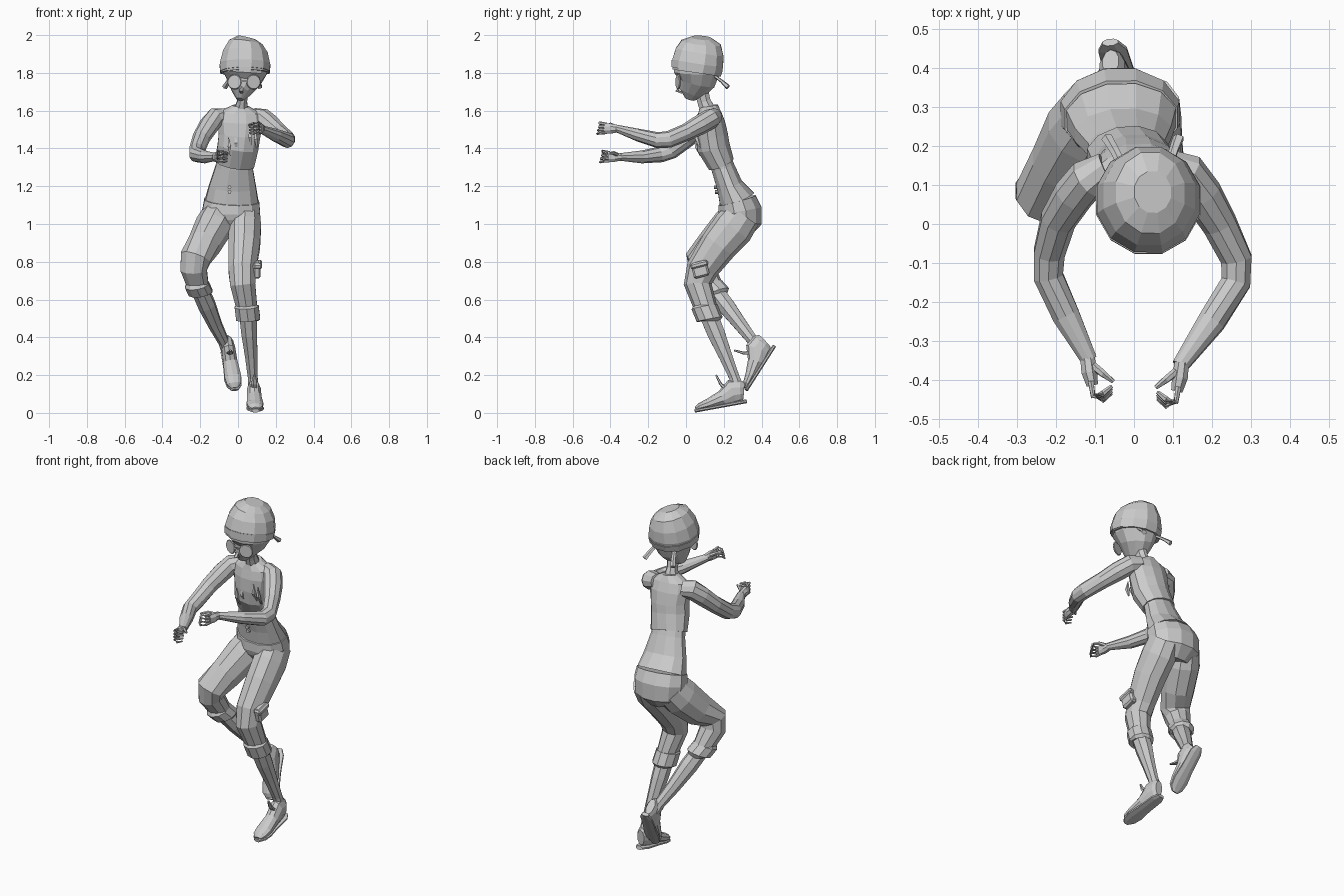
import bpy
from math import sin, cos, pi
from mathutils import Vector


def tube(name, rings, n=10):
    """Loft elliptical rings (x, y, z, half width, half depth) along their centres."""
    c = [Vector(r[:3]) for r in rings]
    verts, faces = [], []
    for i, r in enumerate(rings):
        a, b = c[max(i - 1, 0)], c[min(i + 1, len(c) - 1)]
        if 0 < i < len(c) - 1:
            t = ((c[i] - a).normalized() + (b - c[i]).normalized()).normalized()
        else:
            t = (b - a).normalized()
        u = Vector((1, 0, 0))
        u = (u - t * u.dot(t)).normalized()
        v = t.cross(u)
        rx, ry = r[3], r[-1]
        for k in range(n):
            w = 2 * pi * (k + .5) / n
            verts.append(c[i] + u * rx * cos(w) + v * ry * sin(w))
    for i in range(len(rings) - 1):
        for k in range(n):
            p, q = i * n + k, i * n + (k + 1) % n
            faces.append((p, q, q + n, p + n))
    faces += [tuple(reversed(range(n))), tuple(range(len(verts) - n, len(verts)))]
    me = bpy.data.meshes.new(name)
    me.from_pydata(verts, [], faces)
    ob = bpy.data.objects.new(name, me)
    bpy.context.collection.objects.link(ob)
    return ob


def box(name, loc, size, rot=(0, 0, 0), bevel=0.0):
    bpy.ops.mesh.primitive_cube_add(size=1, location=loc, rotation=rot)
    ob = bpy.context.object
    ob.name, ob.scale = name, size
    bpy.ops.object.transform_apply(location=False, rotation=False)
    if bevel:
        m = ob.modifiers.new("bevel", 'BEVEL')
        m.width, m.segments = bevel, 1
    return ob


# Head, neck and nose
tube("head", [(.01, .02, 1.66, .02, .025), (.017, .03, 1.695, .05, .07), (.03, .057, 1.75, .09, .1),
              (.036, .057, 1.80, .12, .125), (.037, .06, 1.86, .125, .13)], 12)
tube("neck", [(.015, .12, 1.59, .045, .045), (.022, .095, 1.65, .028, .038), (.027, .08, 1.71, .03, .04)], 8)
tube("nose", [(.022, -.02, 1.735, .006, .006), (.018, -.048, 1.705, .012, .01), (.018, -.02, 1.695, .008, .006)], 5)

# Soft cap with a band and two tied tails at the back
tube("cap", [(.037, .055, 1.80, .132, .132), (.037, .062, 1.85, .137, .141), (.039, .072, 1.91, .122, .132),
             (.042, .08, 1.96, .092, .108), (.048, .082, 1.986, .05, .055)], 12)
tube("cap_band", [(.037, .053, 1.805, .136, .137), (.037, .060, 1.84, .139, .143)], 12)
for x0, x1 in ((-.03, -.07), (.09, .115)):
    tube("cap_tail", [(x0, .15, 1.785, .012, .008), ((x0 + x1) / 2, .19, 1.755, .013, .009),
                      (x1, .222, 1.725, .015, .014)], 5)

# Round glasses: lens discs, rims and bridge
for x, turn in ((-.018, -.3), (.082, .3)):
    bpy.ops.mesh.primitive_cylinder_add(vertices=14, radius=.036, depth=.008,
                                        location=(x, -.042, 1.752), rotation=(pi / 2, 0, turn))
    bpy.context.object.name = "lens"
    bpy.ops.mesh.primitive_torus_add(major_segments=14, minor_segments=4, major_radius=.036, minor_radius=.004,
                                     location=(x, -.042, 1.752), rotation=(pi / 2, 0, turn))
    bpy.context.object.name = "lens_rim"
box("glasses_bridge", (.032, -.05, 1.757), (.035, .006, .006))

# Torso: cropped top, bare waist, hips
tube("cropped_top", [(.015, .12, 1.625, .045, .05), (.012, .125, 1.59, .115, .062), (.012, .13, 1.54, .125, .078),
                     (.008, .137, 1.47, .114, .088), (0, .145, 1.41, .112, .09), (-.018, .185, 1.32, .108, .074)], 12)
tube("waist", [(-.015, .175, 1.36, .098, .06), (-.02, .195, 1.30, .102, .064), (-.028, .232, 1.2, .128, .072),
               (-.033, .272, 1.12, .146, .102)], 12)
tube("hips", [(-.033, .27, 1.125, .15, .105), (-.036, .285, 1.07, .158, .12), (-.036, .29, 1.01, .15, .115),
              (-.036, .275, .96, .095, .075)], 12)
for z, y in ((1.195, .157), (1.17, .163)):
    bpy.ops.mesh.primitive_cylinder_add(vertices=8, radius=.01, depth=.02, location=(-.045, y, z), rotation=(pi / 2, 0, 0))
    bpy.context.object.name = "waist_button"

# Pointed folds on the front of the top
for x, z in ((-.05, 1.41), (-.015, 1.43), (.06, 1.46), (.09, 1.45)):
    tube("chest_fold", [(x, .058, z + .05, .002), (x + .004, .056, z, .012), (x + .01, .075, z - .05, .003)], 4)

# Trouser legs
tube("right_thigh", [(-.10, .29, 1.05, .09, .1), (-.13, .24, .985, .1, .108), (-.18, .15, .89, .09, .095),
                     (-.225, .075, .82, .085, .078), (-.235, .085, .76, .073, .07), (-.205, .15, .65, .055, .055)])
tube("left_thigh", [(.035, .30, 1.05, .085, .1), (.036, .25, .98, .09, .11), (.033, .175, .89, .088, .1),
                    (.022, .085, .76, .077, .085), (.025, .062, .68, .07, .074), (.05, .11, .54, .056, .06)])
cuffs = {"right_cuff": ((-.217, .125, .685), (-.198, .162, .628)), "left_cuff": ((.046, .098, .57), (.054, .125, .487))}
for name, (a, b) in cuffs.items():
    tube(name, [(*a, .058), (*a[:2], a[2] - .008, .067, .07), (*b[:2], b[2] + .008, .067, .07), (*b, .055)])

# Shins down to the ankles
tube("right_shin", [(-.20, .15, .65, .048), (-.165, .21, .57, .049), (-.12, .29, .465, .038),
                    (-.075, .36, .375, .03), (-.06, .39, .33, .03)], 8)
tube("left_shin", [(.052, .115, .53, .05, .052), (.06, .16, .42, .045, .05), (.07, .21, .30, .035, .038),
                   (.078, .255, .19, .028, .03), (.08, .275, .13, .03, .035)], 8)


# Shoes with sole and tongue, placed by heel position and pointing direction
def shoe(side, heel, forward):
    f = Vector(forward).normalized()
    up = Vector((0, f.z, -f.y)).normalized()
    at = lambda d, h: tuple(Vector(heel) + f * d + up * h)
    shape = [(0, .065, .022, .045), (.02, .07, .034, .06), (.06, .072, .038, .066), (.12, .046, .04, .043),
             (.2, .03, .046, .028), (.245, .024, .04, .021), (.268, .018, .02, .01)]
    tube(side + "_shoe", [(*at(d, h), rx, rh) for d, h, rx, rh in shape])
    tube(side + "_sole", [(*at(d, .009), rx, .011) for d, rx in
                          ((-.005, .022), (.03, .04), (.13, .042), (.205, .05), (.25, .042), (.275, .02))], 8)
    tube(side + "_shoe_tongue", [(*at(.09, .09), .02, .012), (*at(.115, .125), .018, .008),
                                 (*at(.13, .175), .006, .005)], 5)


shoe("left", (.082, .318, .052), (.04, -.985, -.18))
shoe("right", (-.06, .472, .345), (.16, -.53, -.83))

# Pouch strapped on the outer left thigh
box("thigh_pouch", (.1, .075, .76), (.04, .085, .085), (.25, 0, 0), .01)
box("pouch_flap", (.105, .07, .785), (.045, .095, .03), (.25, 0, 0), .008)

# Arms
right_arm = [(-.07, .14, 1.57, .045), (-.12, .115, 1.562, .054), (-.155, .075, 1.52, .053), (-.195, .01, 1.455, .047),
             (-.218, -.075, 1.39, .042, .045), (-.22, -.135, 1.368, .04, .042), (-.175, -.235, 1.355, .037, .034),
             (-.115, -.35, 1.355, .022, .02)]
left_arm = [(.08, .15, 1.57, .045), (.135, .13, 1.557, .054), (.175, .075, 1.525, .053), (.22, 0, 1.485, .046),
            (.263, -.09, 1.448, .042, .045), (.262, -.15, 1.444, .04, .042), (.2, -.25, 1.47, .037, .034),
            (.118, -.365, 1.505, .022, .02)]


# Hands: palm, four curled fingers, thumb; s is the inward direction
def hand(side, w, s):
    at = lambda x, y, z: (w[0] + s * x, w[1] - y, w[2] + z)
    tube(side + "_palm", [(*at(-.005, -.01, 0), .02, .02), (*at(.0, .03, 0), .022, .028),
                          (*at(.008, .065, 0), .016, .028)], 8)
    for i in range(4):
        z = (i - 1.5) * .015
        r = .0085 if i else .007
        tube(side + "_finger", [(*at(.004, .055, z), r), (*at(.01, .092, z * 1.2 + .003), r),
                                (*at(.035, .104 - .006 * i, z * 1.2), r), (*at(.058, .085 - .006 * i, z), r * .6)], 6)
    tube(side + "_thumb", [(*at(.01, .015, .012), .011), (*at(.036, .035, .022), .01),
                           (*at(.062, .055, .018), .006)], 6)


for side, arm, s in (("right", right_arm, 1), ("left", left_arm, -1)):
    tube(side + "_arm", arm)
    hand(side, arm[-1][:3], s)
